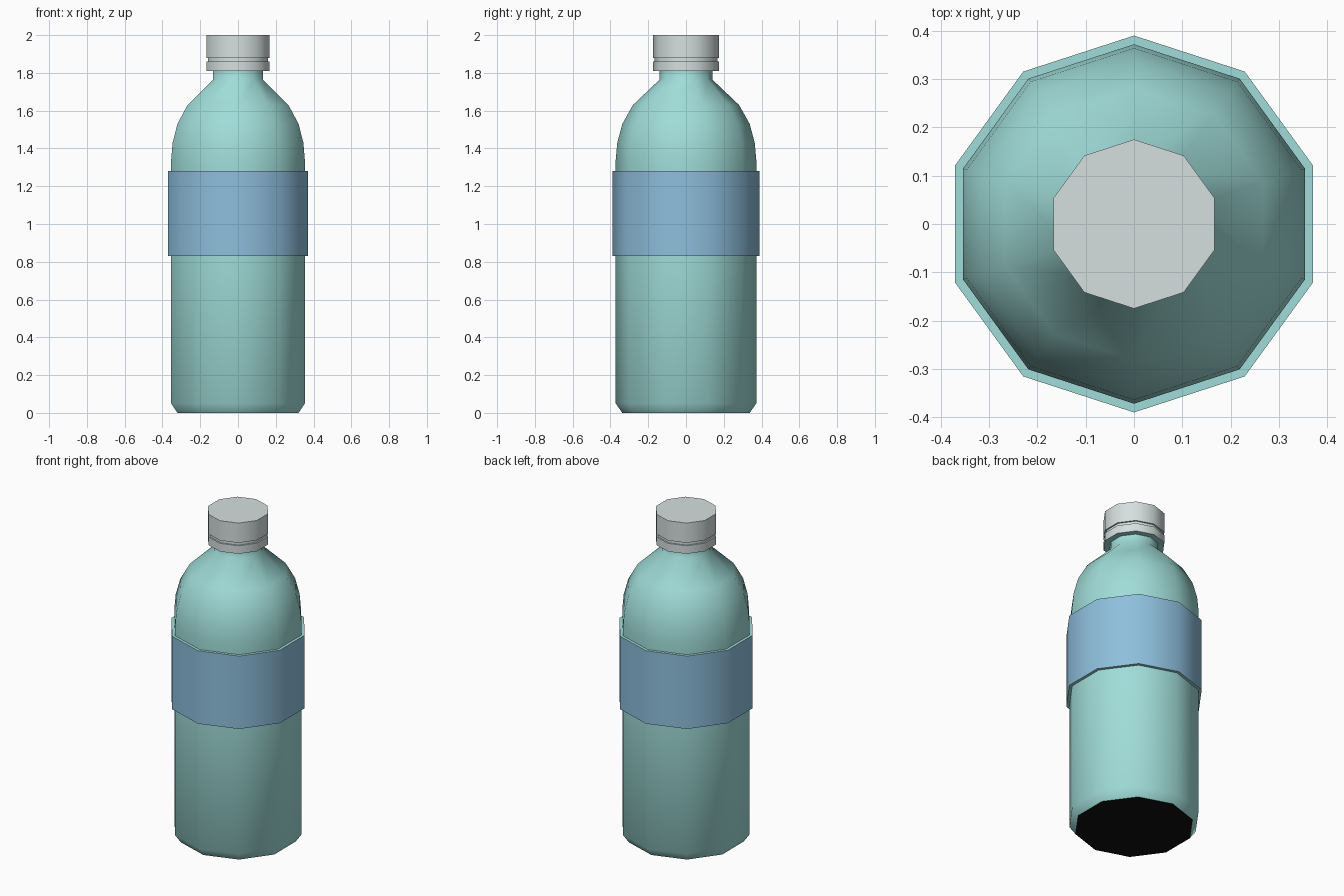
import bpy, bmesh, math

if "Cube" in bpy.data.objects:
    bpy.data.objects.remove(bpy.data.objects["Cube"])

SIDES = 10


def material(name, rgb):
    m = bpy.data.materials.new(name)
    m.diffuse_color = (*rgb, 1)
    m.use_nodes = True
    m.node_tree.nodes["Principled BSDF"].inputs["Base Color"].default_value = m.diffuse_color
    return m


TEAL = material("teal plastic", (0.35, 0.72, 0.69))
BLUE = material("blue label", (0.27, 0.52, 0.72))
GREY = material("light grey cap", (0.67, 0.74, 0.74))
BLACK = material("black base", (0.005, 0.005, 0.005))


def lathe(name, profile, mats, rule, cap_bottom=False, cap_top=False):
    """Turn a (radius, z) profile into a ten-sided solid with a corner on +y."""
    bm = bmesh.new()
    rings = []
    for r, z in profile:
        angles = [math.pi / 2 + math.tau * k / SIDES for k in range(SIDES)]
        rings.append([bm.verts.new((r * math.cos(a), r * math.sin(a), z)) for a in angles])
    for low, high in zip(rings, rings[1:]):
        for k in range(SIDES):
            n = (k + 1) % SIDES
            bm.faces.new((low[k], low[n], high[n], high[k]))
    if cap_bottom:
        bm.faces.new(rings[0][::-1])
    if cap_top:
        bm.faces.new(rings[-1])
    bm.normal_update()
    for f in bm.faces:
        f.material_index = rule(f)
    mesh = bpy.data.meshes.new(name)
    bm.to_mesh(mesh)
    bm.free()
    for m in mats:
        mesh.materials.append(m)
    ob = bpy.data.objects.new(name, mesh)
    bpy.context.collection.objects.link(ob)
    bpy.ops.object.select_all(action='DESELECT')
    ob.select_set(True)
    bpy.context.view_layer.objects.active = ob
    bpy.ops.object.shade_smooth_by_angle(angle=math.radians(50))
    return ob


# Bottle body with bevelled base, domed shoulder and neck; black underside
lathe("bottle_body",
      [(0.337, 0), (0.372, 0.05), (0.372, 0.83), (0.372, 1.28), (0.372, 1.34),
       (0.364, 1.43), (0.337, 1.53), (0.281, 1.63), (0.139, 1.765), (0.139, 1.82)],
      [TEAL, BLACK], lambda f: int(f.normal.z < -0.9), cap_bottom=True, cap_top=True)

# Raised label band; its narrow ledges are bottle coloured
lathe("label_band",
      [(0.370, 0.83), (0.390, 0.83), (0.390, 1.28), (0.370, 1.28)],
      [BLUE, TEAL], lambda f: int(abs(f.normal.z) > 0.9))

# Screw cap with a groove above its tamper ring; undersides are bottle coloured
lathe("screw_cap",
      [(0.130, 1.81), (0.175, 1.81), (0.175, 1.86), (0.166, 1.86),
       (0.166, 1.878), (0.175, 1.878), (0.175, 2.0)],
      [GREY, TEAL], lambda f: int(f.normal.z < -0.9), cap_top=True)
